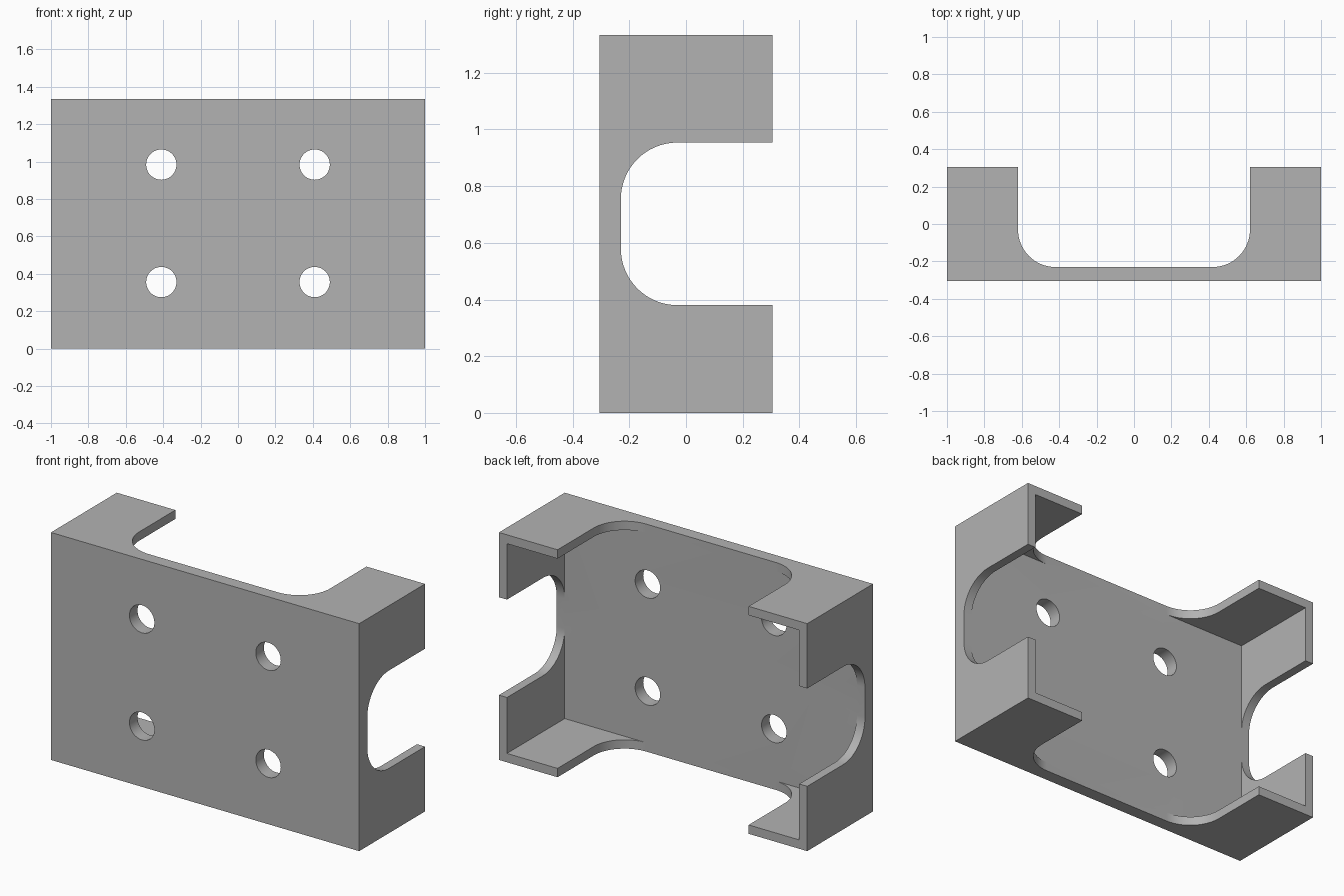
import bpy
import bmesh
from math import cos, sin, pi, radians
from mathutils import Vector

W, D, H = 2.0, 0.61, 1.334        # overall size
WALL, PLATE = 0.052, 0.075        # rim and front plate thickness
FRONT, BACK = -D / 2, D / 2
FLOOR = FRONT + PLATE             # inner face of the plate
MID = H / 2

if "Cube" in bpy.data.objects:
    bpy.data.objects.remove(bpy.data.objects["Cube"], do_unlink=True)

grey = bpy.data.materials.new("plain grey")
grey.use_nodes = True
grey.diffuse_color = (0.45, 0.45, 0.45, 1)
grey.node_tree.nodes["Principled BSDF"].inputs["Base Color"].default_value = (0.45, 0.45, 0.45, 1)


def prism(name, points, along):
    """Extrude a closed outline by the vector along."""
    bm = bmesh.new()
    face = bm.faces.new([bm.verts.new(p) for p in points])
    new = bmesh.ops.extrude_face_region(bm, geom=[face])["geom"]
    verts = [v for v in new if isinstance(v, bmesh.types.BMVert)]
    bmesh.ops.translate(bm, vec=Vector(along), verts=verts)
    bmesh.ops.recalc_face_normals(bm, faces=bm.faces)
    mesh = bpy.data.meshes.new(name)
    bm.to_mesh(mesh)
    bm.free()
    mesh.materials.append(grey)
    obj = bpy.data.objects.new(name, mesh)
    bpy.context.collection.objects.link(obj)
    return obj


def box(name, half_x, y0, y1, z0, z1):
    outline = [(-half_x, y0, z0), (half_x, y0, z0), (half_x, y1, z0), (-half_x, y1, z0)]
    return prism(name, outline, (0, 0, z1 - z0))


def slot_outline(half, radius=0.2, steps=16):
    """U shape open to the back, as (across, depth) pairs."""
    right = [(half - radius + radius * sin(a), FLOOR + radius - radius * cos(a))
             for a in (pi / 2 * i / steps for i in range(steps + 1))]
    right.append((half, BACK + 0.2))
    return [(-u, y) for u, y in reversed(right)] + right


def cut(target, cutter):
    cutter.hide_render = True
    mod = target.modifiers.new("cut", 'BOOLEAN')
    mod.operation = 'DIFFERENCE'
    mod.solver = 'EXACT'
    mod.object = cutter
    bpy.context.view_layer.objects.active = target
    bpy.ops.object.modifier_apply(modifier=mod.name)
    bpy.data.objects.remove(cutter, do_unlink=True)


# Shallow tray: solid block hollowed from the back
bracket = box("bracket", W / 2, FRONT, BACK, 0, H)
cut(bracket, box("cavity", W / 2 - WALL, FLOOR, BACK + 0.2, WALL, H - WALL))

# Rounded slots through the top and bottom rims, then the side rims
cut(bracket, prism("vertical_slot", [(u, y, -0.2) for u, y in slot_outline(0.62)], (0, 0, H + 0.4)))
cut(bracket, prism("side_slot", [(-1.2, y, MID + u) for u, y in slot_outline(0.287)], (2.4, 0, 0)))

# Four round holes through the plate
for sx in (-1, 1):
    for sz in (-1, 1):
        ring = [(sx * 0.41 + 0.081 * cos(2 * pi * i / 48), FRONT - 0.1,
                 MID + 0.003 + sz * 0.314 + 0.081 * sin(2 * pi * i / 48)) for i in range(48)]
        cut(bracket, prism("hole", ring, (0, 0.3, 0)))

# Smooth curved walls, crisp edges
bpy.ops.object.select_all(action='DESELECT')
bracket.select_set(True)
bpy.context.view_layer.objects.active = bracket
bpy.ops.object.shade_smooth_by_angle(angle=radians(30))
